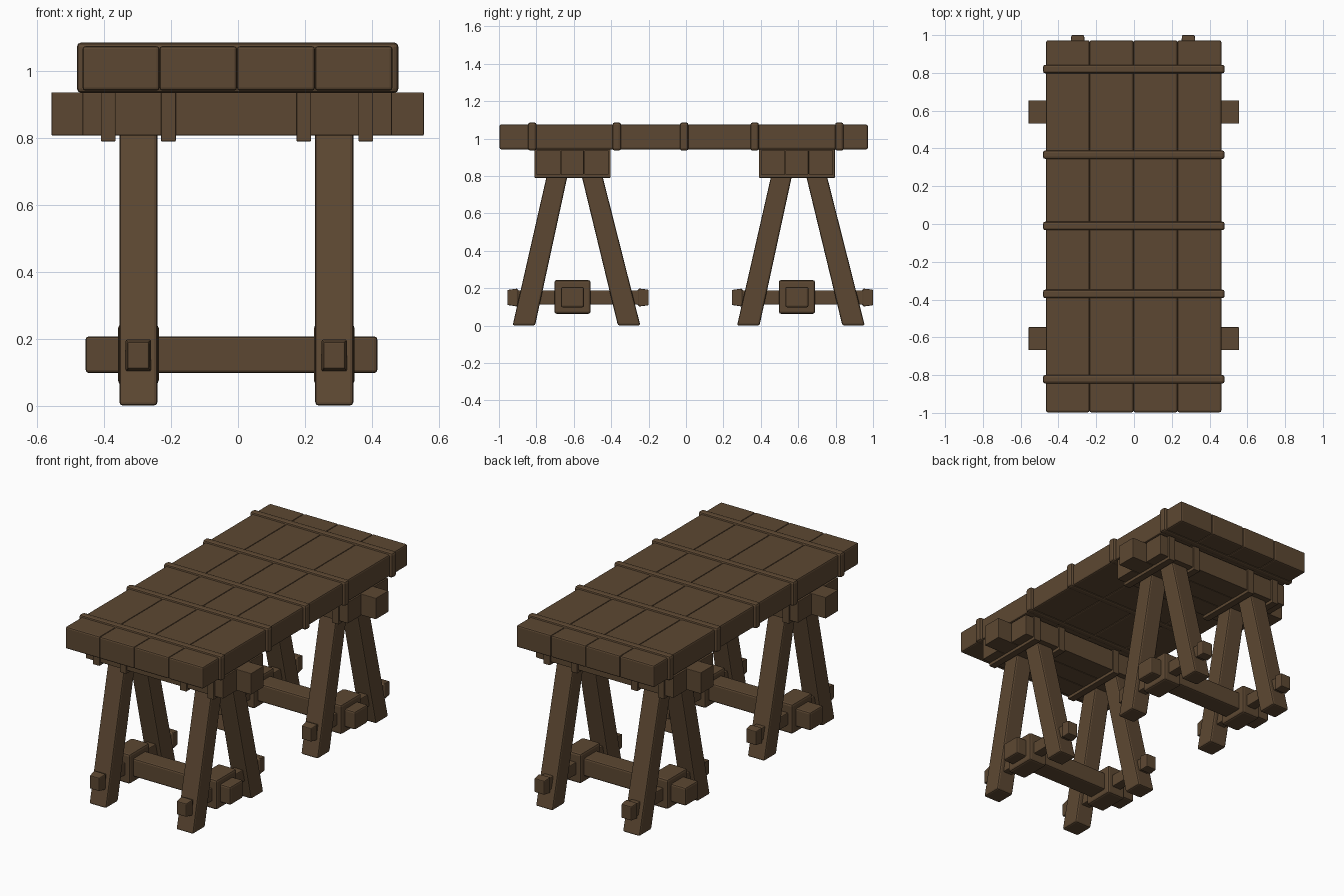
import bpy
import bmesh
from mathutils import Vector

cube = bpy.data.objects.get("Cube")
if cube:
    bpy.data.objects.remove(cube, do_unlink=True)

wood = bpy.data.materials.new("dark brown wood")
wood.use_nodes = True
colour = (0.108, 0.064, 0.032, 1)
wood.diffuse_color = colour
wood.node_tree.nodes["Principled BSDF"].inputs["Base Color"].default_value = colour


def loft(name, sections, bevel=0.008):
    """Timber skinned through four-cornered sections, with softened edges."""
    bm = bmesh.new()
    rings = [[bm.verts.new(p) for p in s] for s in sections]
    for a, b in zip(rings, rings[1:]):
        for i in range(4):
            j = (i + 1) % 4
            bm.faces.new((a[i], a[j], b[j], b[i]))
    bm.faces.new(rings[0])
    bm.faces.new(rings[-1])
    bmesh.ops.recalc_face_normals(bm, faces=bm.faces)
    mesh = bpy.data.meshes.new(name)
    bm.to_mesh(mesh)
    bm.free()
    mesh.materials.append(wood)
    ob = bpy.data.objects.new(name, mesh)
    bpy.context.collection.objects.link(ob)
    if bevel:
        mod = ob.modifiers.new("soft edges", 'BEVEL')
        mod.width = bevel
        mod.segments = 2
        mod.limit_method = 'ANGLE'
    return ob


def flat_rect(x, y, z, hx, hy):
    return [Vector((x + sx * hx, y + sy * hy, z))
            for sx, sy in ((-1, -1), (1, -1), (1, 1), (-1, 1))]


def upright_rect(x, y, z, hx, hz):
    return [Vector((x + sx * hx, y, z + sz * hz))
            for sx, sz in ((-1, -1), (1, -1), (1, 1), (-1, 1))]


def box(name, xs, ys, zs, bevel=0.008):
    cx, cy = sum(xs) / 2, sum(ys) / 2
    hx, hy = (xs[1] - xs[0]) / 2, (ys[1] - ys[0]) / 2
    return loft(name, [flat_rect(cx, cy, z, hx, hy) for z in zs], bevel)


# Table top: four planks
edges = (-0.465, -0.235, -0.003, 0.23, 0.462)
for i, (a, b) in enumerate(zip(edges, edges[1:])):
    box(f"plank_{i + 1}", (a, b), (-0.997, 0.972), (0.942, 1.075), 0.009)

# Straps around the planks
for i, y in enumerate((-0.822, -0.37, -0.01, 0.367, 0.82)):
    box(f"strap_{i + 1}", (-0.482, 0.48), (y - 0.023, y + 0.023),
        (0.935, 1.086), 0.013)

# Two trestles
for side, cy in (("front", -0.607), ("back", 0.593)):
    # Carrying beam and its two side beams
    box(f"{side}_main_beam", (-0.558, 0.556), (cy - 0.061, cy + 0.061),
        (0.808, 0.937), 0.003)
    for k, s in enumerate((-1, 1)):
        near, far = sorted((cy + s * 0.063, cy + s * 0.193))
        box(f"{side}_side_beam_{k + 1}", (-0.465, 0.46), (near, far),
            (0.808, 0.937), 0.003)

    # Bands clasping the beams on each side of the legs
    for k, x in enumerate((-0.388, -0.208, 0.197, 0.382)):
        box(f"{side}_beam_band_{k + 1}", (x - 0.022, x + 0.022),
            (cy - 0.203, cy + 0.203), (0.79, 0.945), 0.003)

    # Splayed legs, tie bars with flared ends, and stretcher collars
    for name, x in (("right", -0.298), ("left", 0.288)):
        for k, (foot, head) in enumerate(((-0.26, -0.06), (0.303, 0.08))):
            loft(f"{side}_{name}_leg_{k + 1}",
                 [flat_rect(x, cy + foot, 0, 0.057, 0.06),
                  flat_rect(x, cy + head, 0.9, 0.057, 0.055)], 0.01)
        bar = ((-0.348, 0.04), (-0.295, 0.048), (-0.29, 0.038),
               (0.35, 0.038), (0.355, 0.048), (0.407, 0.042))
        loft(f"{side}_{name}_tie_bar",
             [upright_rect(x, cy + y, 0.15, h * 0.8, h) for y, h in bar], 0.005)
        box(f"{side}_{name}_collar", (x - 0.061, x + 0.061),
            (cy - 0.097, cy + 0.097), (0.063, 0.243), 0.012)

    # Long stretcher through the collars
    box(f"{side}_stretcher", (-0.456, 0.417), (cy - 0.062, cy + 0.062),
        (0.097, 0.207), 0.01)
